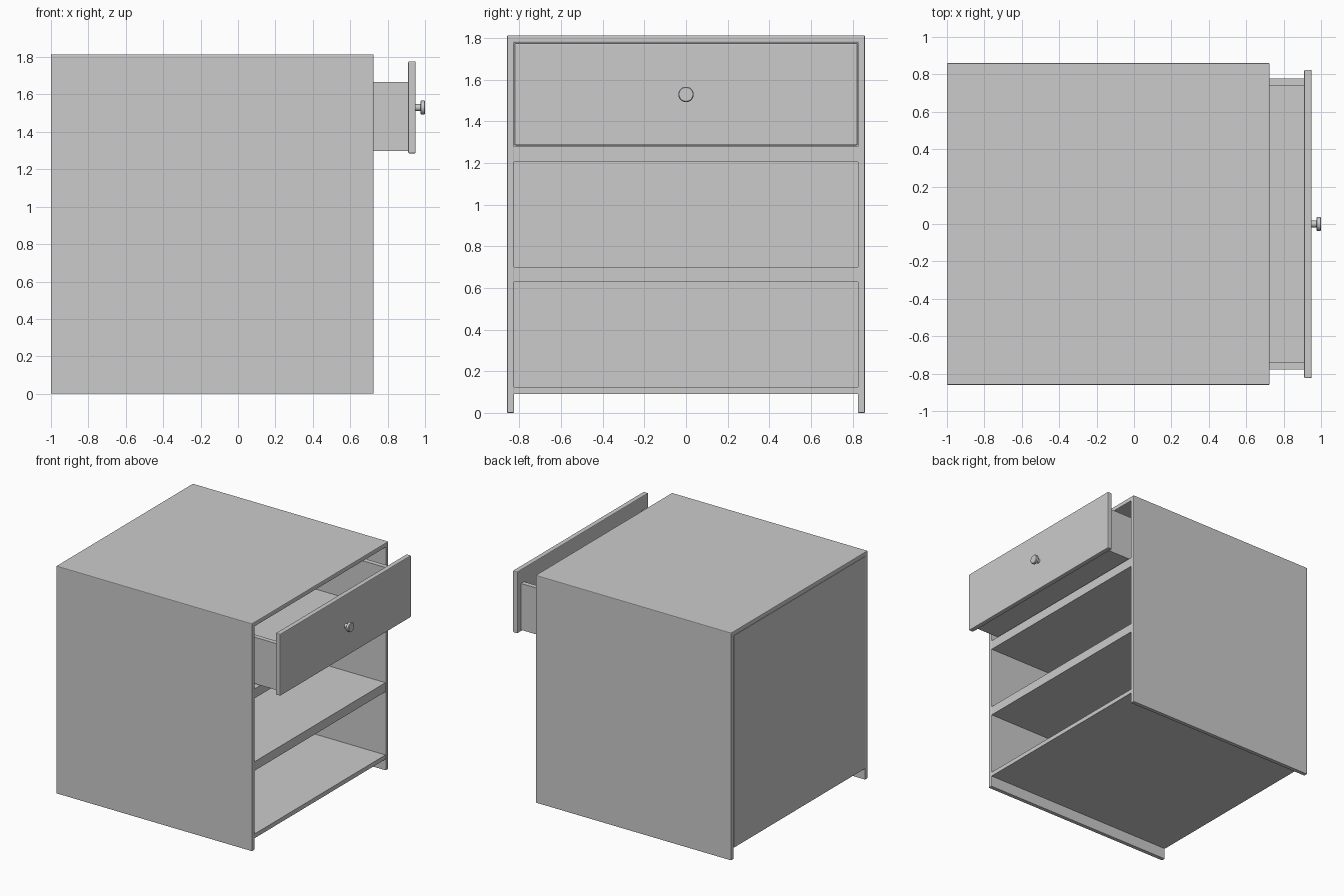
import bpy, bmesh
from math import pi

if "Cube" in bpy.data.objects:
    bpy.data.objects.remove(bpy.data.objects["Cube"])


def finish(name, bm, bevel=0.0):
    bmesh.ops.recalc_face_normals(bm, faces=bm.faces)
    mesh = bpy.data.meshes.new(name)
    bm.to_mesh(mesh)
    bm.free()
    obj = bpy.data.objects.new(name, mesh)
    bpy.context.collection.objects.link(obj)
    if bevel:
        mod = obj.modifiers.new("soft_edges", 'BEVEL')
        mod.width = bevel
        mod.segments = 2
    return obj


def box(name, x, y, z, bevel=0.0):
    """Box from (min, max) ranges on each axis."""
    bm = bmesh.new()
    bmesh.ops.create_cube(bm, size=1)
    for v in bm.verts:
        v.co = [(a + b) / 2 + c * (b - a) for c, (a, b) in zip(v.co, (x, y, z))]
    return finish(name, bm, bevel)


def extrude_profile(name, profile, x, bevel=0.0):
    """Extrude a closed (y, z) outline along x."""
    bm = bmesh.new()
    face = bm.faces.new([bm.verts.new((x[0], py, pz)) for py, pz in profile])
    new = bmesh.ops.extrude_face_region(bm, geom=[face])["geom"]
    verts = [g for g in new if isinstance(g, bmesh.types.BMVert)]
    bmesh.ops.translate(bm, verts=verts, vec=(x[1] - x[0], 0, 0))
    return finish(name, bm, bevel)


BACK, FRONT, HALF, INNER, TOP = -1.0, 0.725, 0.86, 0.826, 1.814

# Cabinet shell: two sides and top in one piece, sides run down as feet
extrude_profile("cabinet_shell", [
    (-HALF, 0), (-HALF, TOP), (HALF, TOP), (HALF, 0),
    (INNER, 0), (INNER, TOP - 0.035), (-INNER, TOP - 0.035), (-INNER, 0)],
    (BACK, FRONT), 0.005)

# Back panel, bottom board and shelves
box("back_panel", (BACK, BACK + 0.035), (-INNER, INNER), (0.09, TOP - 0.035))
for name, z in (("bottom_board", (0.09, 0.124)),
                ("lower_shelf", (0.628, 0.70)),
                ("upper_shelf", (1.205, 1.28))):
    box(name, (BACK + 0.035, FRONT - 0.003), (-INNER, INNER), z)

# Open drawer
DB, DF, DW, T = -0.73, 0.91, 0.778, 0.038
box("drawer_front", (DF, 0.95), (-0.824, 0.824), (1.285, 1.777), 0.006)
for side, s in (("left", -1), ("right", 1)):
    y = sorted((s * DW, s * (DW - T)))
    box("drawer_side_" + side, (DB, DF), y, (1.297, 1.667))
box("drawer_back", (DB, DB + T), (-DW + T, DW - T), (1.297, 1.667))
box("drawer_bottom", (DB + T, DF), (-DW + T, DW - T), (1.297, 1.33))

# Round knob: stem and disc cap turned from one outline of (x, radius)
bm = bmesh.new()
outline = [(0.948, 0), (0.948, 0.018), (0.975, 0.018), (0.976, 0.034),
           (0.979, 0.037), (0.996, 0.037), (1.0, 0.033), (1.0, 0)]
pts = [bm.verts.new((x, 0, 1.53 + r)) for x, r in outline]
edges = [bm.edges.new(p) for p in zip(pts, pts[1:])]
bmesh.ops.spin(bm, geom=pts + edges, cent=(0, 0, 1.53), axis=(1, 0, 0),
               angle=2 * pi, steps=32, use_duplicate=False)
bmesh.ops.remove_doubles(bm, verts=bm.verts, dist=1e-5)
knob = finish("drawer_knob", bm)
bpy.context.view_layer.objects.active = knob
knob.select_set(True)
bpy.ops.object.shade_smooth_by_angle()
